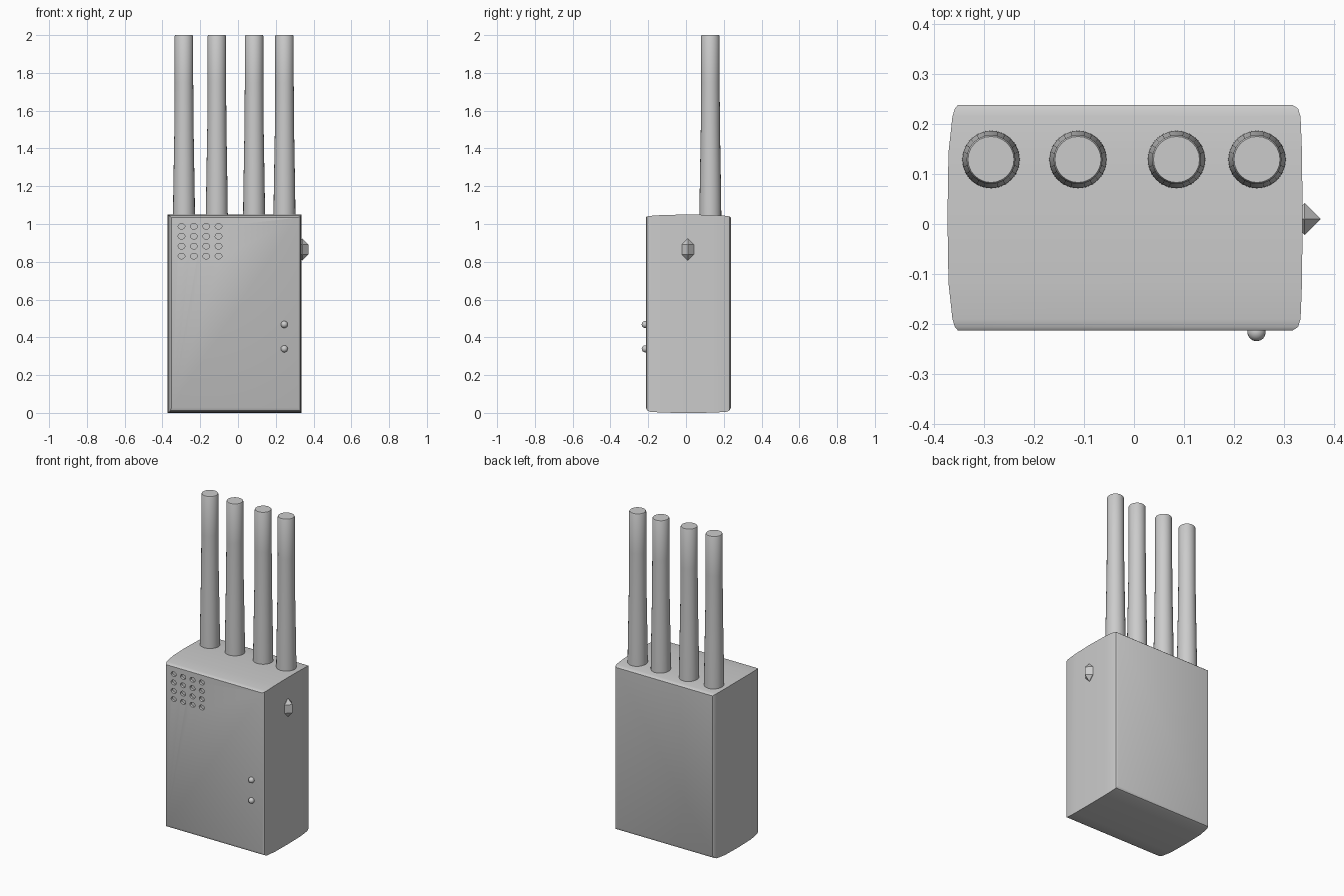
import bpy, bmesh, math

if "Cube" in bpy.data.objects:
    bpy.data.objects.remove(bpy.data.objects["Cube"])


def finish(bm, name, angle=35):
    bmesh.ops.recalc_face_normals(bm, faces=bm.faces)
    me = bpy.data.meshes.new(name)
    bm.to_mesh(me)
    bm.free()
    ob = bpy.data.objects.new(name, me)
    bpy.context.collection.objects.link(ob)
    if angle:
        bpy.ops.object.select_all(action='DESELECT')
        ob.select_set(True)
        bpy.context.view_layer.objects.active = ob
        bpy.ops.object.shade_smooth_by_angle(angle=math.radians(angle))
    return ob


def loft(bm, rings):
    loops = [[bm.verts.new(p) for p in r] for r in rings]
    n = len(loops[0])
    for a, b in zip(loops, loops[1:]):
        for i in range(n):
            bm.faces.new((a[i], a[(i + 1) % n], b[(i + 1) % n], b[i]))
    bm.faces.new(loops[0])
    bm.faces.new(loops[-1])


def turned(bm, cx, cy, profile, sides):
    loft(bm, [[(cx + r * math.cos(2 * math.pi * i / sides),
                cy + r * math.sin(2 * math.pi * i / sides), z)
               for i in range(sides)] for r, z in profile])


# Body: rectangles lofted front to back, shrinking towards both ends
mid_y = 0.0125
half = [(0.2255, -0.352, 0.317, 0.028, 1.034),
        (0.2185, -0.358, 0.328, 0.013, 1.040),
        (0.203, -0.363, 0.333, 0.006, 1.043),
        (0.13, -0.371, 0.336, 0.001, 1.048)]
stations = [(mid_y - d, *r) for d, *r in half]
stations += [(mid_y, -0.373, 0.337, 0, 1.05)]
stations += [(mid_y + d, *r) for d, *r in reversed(half)]
bm = bmesh.new()
loft(bm, [[(x0, y, z0), (x1, y, z0), (x1, y, z1), (x0, y, z1)]
          for y, x0, x1, z0, z1 in stations])
body = finish(bm, "body")

# Speaker holes: 4 x 4 grid of shallow recesses cut into the front
bm = bmesh.new()
for i in range(4):
    for k in range(4):
        x, z = -0.299 + 0.0653 * i, 0.83 + 0.0525 * k
        loft(bm, [[(x + 0.018 * math.cos(math.pi * a / 8), y,
                    z + 0.015 * math.sin(math.pi * a / 8))
                   for a in range(16)] for y in (-0.23, -0.198)])
cutter = finish(bm, "speaker_hole_cutter", 0)
cutter.hide_render = True
cutter.hide_set(True)
cut = body.modifiers.new("speaker_holes", 'BOOLEAN')
cut.object = cutter
cut.operation = 'DIFFERENCE'
cut.solver = 'EXACT'

# Antennas: flared at the base, slim above
for i, x in enumerate((-0.286, -0.112, 0.085, 0.246)):
    bm = bmesh.new()
    turned(bm, x, 0.129, [(0.058, 1.03), (0.057, 1.14), (0.054, 1.32),
                          (0.0505, 1.52), (0.049, 1.75), (0.049, 1.994),
                          (0.046, 2.0)], 24)
    finish(bm, f"antenna_{i + 1}", 60)

# Indicator lights on the front
for i, z in enumerate((0.339, 0.468)):
    bm = bmesh.new()
    bmesh.ops.create_uvsphere(bm, u_segments=16, v_segments=10, radius=0.0185)
    bmesh.ops.translate(bm, verts=bm.verts, vec=(0.245, -0.216, z))
    finish(bm, f"indicator_light_{i + 1}")

# Side switch: four-sided post with pointed ends
bm = bmesh.new()
turned(bm, 0.341, 0.01, [(0.001, 0.808), (0.032, 0.839),
                         (0.032, 0.891), (0.001, 0.922)], 4)
finish(bm, "side_switch", 0)
